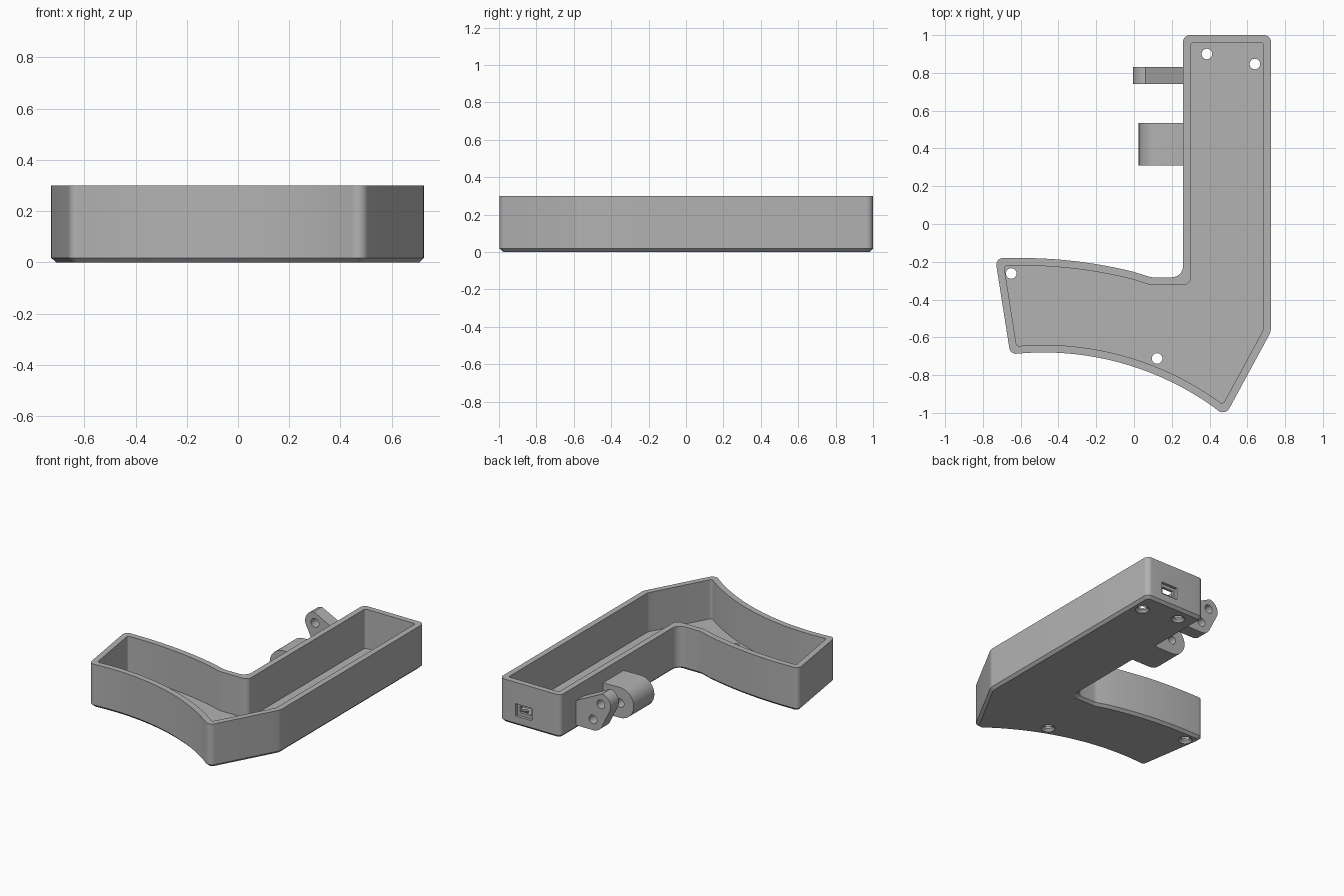
import bpy, bmesh
from math import pi, cos, sin, sqrt, tan
from mathutils import Vector, Matrix

if "Cube" in bpy.data.objects:
    bpy.data.objects.remove(bpy.data.objects["Cube"], do_unlink=True)

grey = bpy.data.materials.new("plain_grey")
grey.use_nodes = True
colour = (0.45, 0.45, 0.45, 1)
grey.diffuse_color = colour
grey.node_tree.nodes["Principled BSDF"].inputs["Base Color"].default_value = colour

HEIGHT, WALL, FLOOR, CHAMFER = 0.3, 0.04, 0.03, 0.018


def finish(bm, name):
    bmesh.ops.recalc_face_normals(bm, faces=bm.faces)
    mesh = bpy.data.meshes.new(name)
    bm.to_mesh(mesh)
    bm.free()
    mesh.materials.append(grey)
    obj = bpy.data.objects.new(name, mesh)
    bpy.context.collection.objects.link(obj)
    return obj


def inset(corners, d):
    """Move a counter-clockwise outline inwards by d with mitred corners."""
    out = []
    for i, (p, r) in enumerate(corners):
        a = (p - corners[i - 1][0]).normalized()
        b = (corners[(i + 1) % len(corners)][0] - p).normalized()
        na, nb = Vector((-a.y, a.x)), Vector((-b.y, b.x))
        out.append((p + (na + nb) * d / (1 + na.dot(nb)), max(r - d * 0.6, 0.015) if r else 0))
    return out


def rounded(corners, steps=8):
    """Replace each corner that has a radius with an arc."""
    pts = []
    for i, (p, r) in enumerate(corners):
        if not r:
            pts.append(p)
            continue
        a = (corners[i - 1][0] - p).normalized()
        b = (corners[(i + 1) % len(corners)][0] - p).normalized()
        half = a.angle(b) / 2
        centre = p + (a + b).normalized() * r / sin(half)
        start = p + a * r / tan(half) - centre
        sweep = pi - 2 * half
        if a.x * b.y - a.y * b.x > 0:
            sweep = -sweep
        for k in range(steps + 1):
            pts.append(centre + Matrix.Rotation(sweep * k / steps, 2) @ start)
    return pts


def arc(apex_x, apex_y, radius, x0, x1, n=18):
    """Points on a shallow arc that drops away from its apex."""
    xs = [x0 + (x1 - x0) * k / n for k in range(n + 1)]
    return [(Vector((x, apex_y - radius + sqrt(radius ** 2 - (x - apex_x) ** 2))), 0) for x in xs]


def prism(name, points, y0, y1):
    """Extrude an x-z outline along y."""
    bm = bmesh.new()
    face = bm.faces.new([bm.verts.new((x, y0, z)) for x, z in points])
    new = bmesh.ops.extrude_face_region(bm, geom=[face])["geom"]
    bmesh.ops.translate(bm, verts=[v for v in new if isinstance(v, bmesh.types.BMVert)],
                        vec=(0, y1 - y0, 0))
    return finish(bm, name)


def cone(name, r1, r2, depth, centre, along_y=False):
    bm = bmesh.new()
    turn = Matrix.Rotation(pi / 2, 4, "X") if along_y else Matrix()
    bmesh.ops.create_cone(bm, cap_ends=True, segments=32, radius1=r1, radius2=r2,
                          depth=depth, matrix=Matrix.Translation(centre) @ turn)
    return finish(bm, name)


def box(name, size, centre):
    bm = bmesh.new()
    bmesh.ops.create_cube(bm, size=1, matrix=Matrix.Translation(centre) @ Matrix.Diagonal((*size, 1)))
    return finish(bm, name)


def cut(obj, cutters):
    for c in cutters:
        mod = obj.modifiers.new("cut", "BOOLEAN")
        mod.operation, mod.solver, mod.object = "DIFFERENCE", "EXACT", c
    bpy.context.view_layer.update()
    graph = bpy.context.evaluated_depsgraph_get()
    mesh = bpy.data.meshes.new_from_object(obj.evaluated_get(graph))
    obj.modifiers.clear()
    obj.data = mesh
    for c in cutters:
        bpy.data.objects.remove(c, do_unlink=True)


def smooth(obj):
    bpy.ops.object.select_all(action="DESELECT")
    obj.select_set(True)
    bpy.context.view_layer.objects.active = obj
    bpy.ops.object.shade_smooth_by_angle(angle=0.5)


# Outline of the tray, counter-clockwise from the lower left corner
def corner(x, y, r):
    return (Vector((x, y)), r)


outline = [corner(-0.655, -0.69, 0.035)]
outline += arc(-0.48, -0.68, 1.55, -0.58, 0.42)
outline += [corner(0.482, -1.018, 0.04), corner(0.725, -0.57, 0.08),
            corner(0.725, 1.0, 0.035), corner(0.26, 1.0, 0.035),
            corner(0.26, -0.282, 0.06), corner(0.09, -0.282, 0.08)]
outline += arc(-0.6, -0.18, 2.48, 0.0, -0.64)
outline += [corner(-0.735, -0.18, 0.035)]

# Open tray: chamfered foot, outer wall, rim, inner wall, floor
bm = bmesh.new()
rings = []
for d, z in [(CHAMFER, 0), (0, CHAMFER), (0, HEIGHT), (WALL, HEIGHT), (WALL, FLOOR)]:
    rings.append([bm.verts.new((p.x, p.y, z)) for p in rounded(inset(outline, d))])
for low, high in zip(rings, rings[1:]):
    for i in range(len(low)):
        bm.faces.new((low[i - 1], low[i], high[i], high[i - 1]))
bm.faces.new(rings[0])
bm.faces.new(rings[-1])
tray = finish(bm, "tray")

# Countersunk screw holes and the stepped socket opening in the back end
cutters = []
for x, y in [(0.386, 0.9), (0.64, 0.847), (-0.65, -0.262), (0.122, -0.712)]:
    cutters.append(cone("screw_hole", 0.028, 0.028, 0.2, (x, y, 0)))
    cutters.append(cone("countersink", 0.048, 0.026, 0.022, (x, y, 0.008)))
cutters.append(box("socket_recess", (0.125, 0.04, 0.085), (0.54, 1.0, 0.11)))
cutters.append(box("socket_slot", (0.09, 0.2, 0.045), (0.54, 1.0, 0.11)))
cut(tray, cutters)
smooth(tray)


def half_round(cx, cz, r, a0, a1, n=16):
    return [(cx + r * cos(a0 + (a1 - a0) * k / n), cz + r * sin(a0 + (a1 - a0) * k / n))
            for k in range(n + 1)]


# Thin hinge lug with two pin holes
profile = [(0.28, 0.19)] + half_round(0.07, 0.225, 0.075, 0.62 * pi - 0.25, 1.14 * pi)
profile += half_round(0.13, 0.105, 0.075, 1.14 * pi, 1.5 * pi) + [(0.28, 0.03)]
thin_lug = prism("thin_hinge_lug", profile, 0.74, 0.83)
cut(thin_lug, [cone("pin_hole", 0.03, 0.03, 0.3, (x, 0.78, z), True)
               for x, z in [(0.07, 0.225), (0.13, 0.105)]])
smooth(thin_lug)

# Wide hinge lug with one pin hole
profile = [(0.28, 0.21)] + half_round(0.13, 0.108, 0.105, 0.5 * pi, 1.5 * pi) + [(0.28, 0.003)]
wide_lug = prism("wide_hinge_lug", profile, 0.31, 0.535)
cut(wide_lug, [cone("pin_hole", 0.03, 0.03, 0.5, (0.13, 0.42, 0.105), True)])
smooth(wide_lug)
